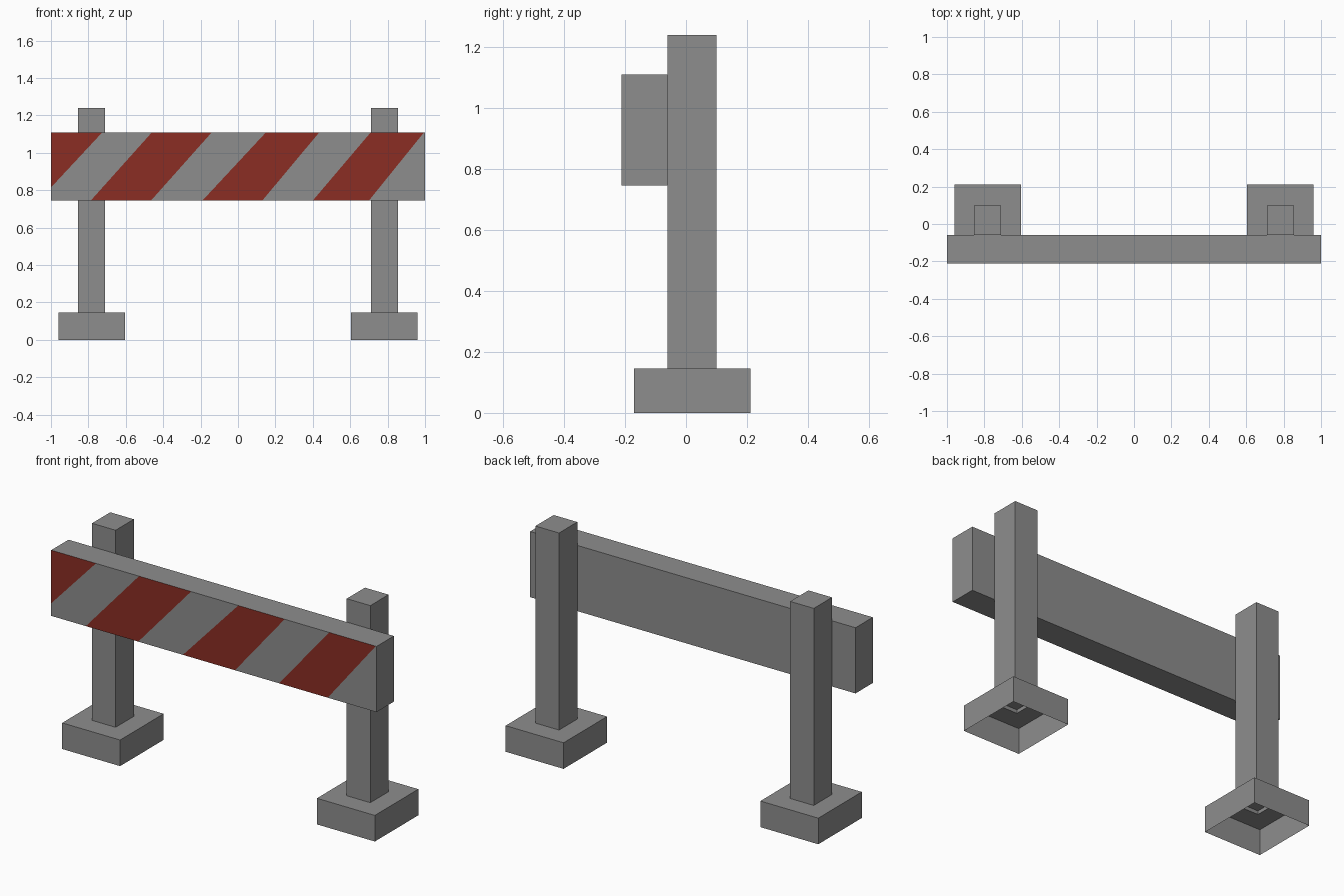
import bpy
import bmesh
from mathutils import Vector

cube = bpy.data.objects.get("Cube")
if cube:
    bpy.data.objects.remove(cube, do_unlink=True)


def make_material(name, rgb):
    mat = bpy.data.materials.new(name)
    mat.use_nodes = True
    mat.diffuse_color = (*rgb, 1)
    mat.node_tree.nodes["Principled BSDF"].inputs["Base Color"].default_value = (*rgb, 1)
    return mat


grey = make_material("concrete grey", (0.27, 0.27, 0.27))
red = make_material("stripe red", (0.256, 0.027, 0.017))


def finish(name, bm, location, mats):
    mesh = bpy.data.meshes.new(name)
    bm.to_mesh(mesh)
    bm.free()
    for mat in mats:
        mesh.materials.append(mat)
    obj = bpy.data.objects.new(name, mesh)
    obj.location = location
    bpy.context.collection.objects.link(obj)
    return obj


def ring(bm, hx, hy, z):
    corners = ((-1, -1), (1, -1), (1, 1), (-1, 1))
    return [bm.verts.new((sx * hx, sy * hy, z)) for sx, sy in corners]


# Post standing on a hollow foot that is open underneath
def make_leg(name, x):
    bm = bmesh.new()
    profile = ((0.178, 0.191, 0), (0.178, 0.191, 0.145),
               (0.0725, 0.08, 0.145), (0.0725, 0.08, 1.24))
    rings = [ring(bm, *p) for p in profile]
    for low, high in zip(rings, rings[1:]):
        for i in range(4):
            j = (i + 1) % 4
            bm.faces.new((low[i], low[j], high[j], high[i]))
    bm.faces.new(rings[-1])
    # Shallow recess closing the post from below
    bm.faces.new(reversed(ring(bm, 0.0725, 0.08, 0.165)))
    finish(name, bm, (x, 0.02, 0), [grey])


for side, x in (("left", 0.783), ("right", -0.783)):
    make_leg(side + "_post_and_foot", x)

# Barrier board, with diagonal cuts across its front face
LOW, HIGH = 0.745, 1.11
FRONT, BACK = -0.212, -0.06
cuts = ((-1.065, -0.725), (-0.787, -0.46), (-0.465, -0.14), (-0.19, 0.15),
        (0.13, 0.435), (0.40, 0.71), (0.70, 0.995))

bm = bmesh.new()
bmesh.ops.create_cube(bm, size=1)
for v in bm.verts:
    v.co.x *= 2
    v.co.y = FRONT if v.co.y < 0 else BACK
    v.co.z = LOW if v.co.z < 0 else HIGH


def front_faces():
    return [f for f in bm.faces if f.normal.y < -0.9]


bm.normal_update()
for bottom, top in cuts:
    faces = front_faces()
    geom = faces + list({e for f in faces for e in f.edges}) + list({v for f in faces for v in f.verts})
    bmesh.ops.bisect_plane(bm, geom=geom, plane_co=Vector((bottom, FRONT, LOW)),
                           plane_no=Vector((HIGH - LOW, 0, bottom - top)))
    bm.normal_update()

# Alternate the stripe colours by counting the cuts left of each face
for f in front_faces():
    c = f.calc_center_median()
    t = (c.z - LOW) / (HIGH - LOW)
    passed = sum(c.x > b + (top - b) * t for b, top in cuts)
    f.material_index = 1 - passed % 2
finish("striped_board", bm, (0, 0, 0), [grey, red])
